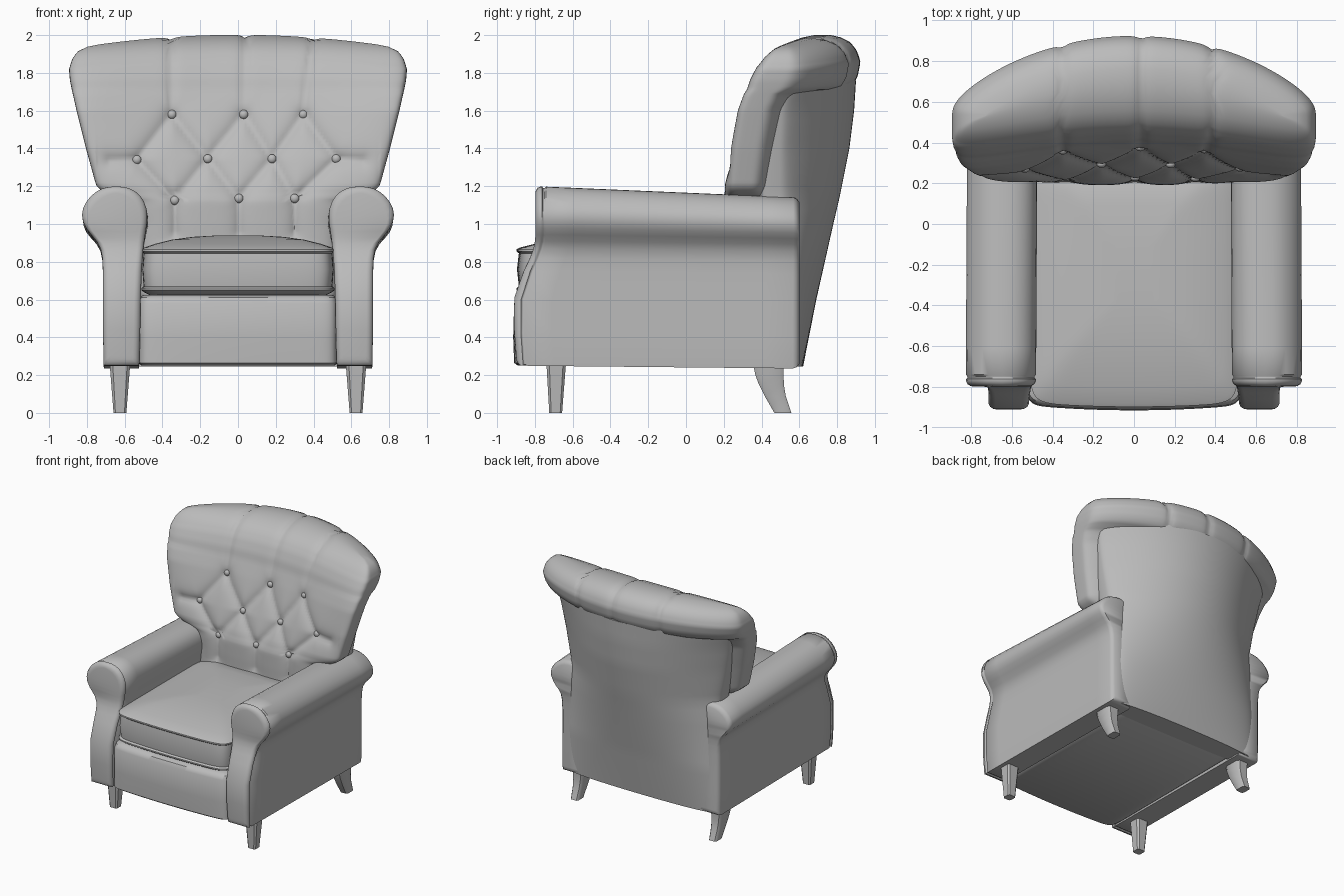
import bpy, bmesh, math
from mathutils import Vector
from mathutils.bvhtree import BVHTree

if "Cube" in bpy.data.objects:
    bpy.data.objects.remove(bpy.data.objects["Cube"])

mat = bpy.data.materials.new("grey upholstery")
mat.diffuse_color = (0.5, 0.5, 0.5, 1)
mat.use_nodes = True
mat.node_tree.nodes["Principled BSDF"].inputs["Base Color"].default_value = mat.diffuse_color


def finish(name, bm, angle=40):
    bmesh.ops.recalc_face_normals(bm, faces=bm.faces[:])
    me = bpy.data.meshes.new(name)
    bm.to_mesh(me)
    bm.free()
    ob = bpy.data.objects.new(name, me)
    bpy.context.collection.objects.link(ob)
    me.materials.append(mat)
    bpy.ops.object.select_all(action='DESELECT')
    ob.select_set(True)
    bpy.context.view_layer.objects.active = ob
    bpy.ops.object.shade_smooth_by_angle(angle=math.radians(angle))
    return ob


def skin(bm, rings):
    for a, b in zip(rings, rings[1:]):
        for i in range(len(a)):
            j = (i + 1) % len(a)
            bm.faces.new((a[i], a[j], b[j], b[i]))


def strip_cap(bm, ring, n):
    # ring = n+1 points along one side, then n-1 points coming back
    m = len(ring)
    for i in range(n):
        f = [ring[i], ring[i + 1], ring[(m - i - 1) % m], ring[(m - i) % m]]
        bm.faces.new(list(dict.fromkeys(f)))


def loft(rows, power, n=64, step=9.0, drop=0.0):
    """Stack of plan slices: (z, half width, front centre, front side, back centre, back side)."""
    full = []
    for a, b in zip(rows, rows[1:]):
        k = max(1, int((b[0] - a[0]) / step))
        full += [[p + (q - p) * i / k for p, q in zip(a, b)] for i in range(k)]
    full.append(rows[-1])
    bm = bmesh.new()
    rings = []
    for z, w, fc, fw, bc, bw in full:
        ring = []
        for i in range(2 * n):
            s = -math.cos(math.pi * i / n)
            f, b = fc + (fw - fc) * s * s, bc + (bw - bc) * s * s
            h = max(0, 1 - abs(s) ** power) ** (1 / power) * (1 if i <= n else -1)
            dz = drop * s * s * min(1, max(0, (z - 1.7) / 0.2))
            ring.append(bm.verts.new((w * s, (f + b) / 2 - (b - f) / 2 * h, z - dz)))
        rings.append(ring)
    skin(bm, rings)
    strip_cap(bm, rings[0], n)
    strip_cap(bm, rings[-1], n)
    return bm


# base under the seat
finish("base", loft([
    (.25, .51, -.89, -.87, .58, .58), (.265, .53, -.91, -.89, .6, .6),
    (.40, .53, -.915, -.89, .6, .6), (.58, .53, -.91, -.885, .6, .6),
    (.61, .525, -.895, -.87, .59, .59), (.625, .50, -.86, -.84, .56, .56)], 20))

# seat cushion with piping bulges and a crowned top
finish("seat_cushion", loft([
    (.625, .47, -.85, -.83, .25, .25), (.64, .50, -.885, -.865, .27, .27),
    (.65, .512, -.898, -.878, .28, .28), (.66, .512, -.898, -.878, .28, .28),
    (.67, .50, -.885, -.865, .27, .27), (.76, .507, -.895, -.875, .28, .28),
    (.845, .50, -.885, -.865, .27, .27), (.855, .512, -.898, -.878, .28, .28),
    (.866, .512, -.898, -.878, .28, .28), (.875, .497, -.88, -.86, .27, .27),
    (.895, .44, -.80, -.79, .25, .25), (.917, .35, -.68, -.67, .2, .2),
    (.932, .24, -.55, -.54, .1, .1), (.94, .10, -.40, -.39, -.1, -.1)], 12))

# curved outer back shell
finish("back_shell", loft([
    (.245, .68, .45, .45, .62, .60), (.6, .665, .45, .45, .69, .62),
    (1.0, .665, .42, .40, .78, .60), (1.15, .68, .40, .35, .815, .57),
    (1.4, .73, .40, .37, .865, .56), (1.6, .77, .45, .38, .89, .57),
    (1.76, .81, .5, .40, .90, .59)], 4.5, step=.05), 60)

# tufted inner back, wings and top roll
N = 128
bm = loft([
    (.60, .52, .20, .20, .45, .45), (1.0, .52, .19, .19, .5, .45),
    (1.13, .56, .19, .19, .5, .45), (1.155, .70, .20, .20, .5, .42),
    (1.2, .75, .21, .185, .55, .42), (1.4, .805, .28, .20, .6, .45),
    (1.6, .855, .35, .23, .65, .49), (1.69, .875, .385, .26, .7, .54),
    (1.715, .88, .395, .27, .87, .60), (1.78, .89, .41, .285, .91, .63),
    (1.86, .895, .445, .32, .925, .645), (1.92, .88, .49, .365, .905, .63),
    (1.965, .85, .55, .42, .87, .60), (1.99, .80, .62, .48, .82, .57),
    (2.003, .72, .68, .53, .77, .54)], 5, n=N, step=.018, drop=.05)
bmesh.ops.smooth_vert(bm, verts=bm.verts[:], factor=.5, use_axis_x=True,
                      use_axis_y=True, use_axis_z=True)
top = [(-.35, 1.58), (.03, 1.58), (.345, 1.58)]
mid = [(-.535, 1.34), (-.16, 1.345), (.18, 1.345), (.52, 1.345)]
low = [(-.335, 1.125), (.005, 1.135), (.30, 1.135)]
folds = [(r[i], mid[i + j]) for r in (top, low) for i in range(3) for j in (0, 1)]
folds += [(p, (p[0], .95)) for p in low]
folds += [(mid[0], (-.68, 1.335)), (mid[3], (.66, 1.335))]
seams = [(top[0], (-.355, 2.1)), (top[1], (.04, 2.1)), (top[2], (.41, 2.1))]


def seg_dist(x, z, seg):
    a, b = Vector(seg[0]), Vector(seg[1])
    p, d = Vector((x, z)), b - a
    t = min(1, max(0, (p - a).dot(d) / d.length_squared))
    return (p - a - d * t).length


bm.verts.ensure_lookup_table()
for v in bm.verts:
    x, y, z = v.co
    front = v.index % (2 * N) <= N
    if abs(x) > .75 or z < .9:
        continue
    seam = .02 * math.exp(-min(seg_dist(x, z, s) for s in seams) / .018)
    if z > 1.72:
        d = Vector((0, .64 - y, 1.75 - z))
        if d.length > .05:
            v.co += d.normalized() * seam
    elif front:
        fold = .032 * math.exp(-min(seg_dist(x, z, s) for s in folds) / .04)
        pit = .02 * math.exp(-min(math.hypot(x - p[0], z - p[1])
                                  for p in top + mid + low) / .03)
        v.co.y += max(seam, fold) + pit
bm.normal_update()
tree = BVHTree.FromBMesh(bm)
finish("tufted_back", bm, 65)

# buttons sitting on the tufted surface
bm = bmesh.new()
for x, z in top + mid + low:
    hit = tree.ray_cast(Vector((x, -1, z)), Vector((0, 1, 0)))[0]
    y = hit.y if hit else .3
    new = bmesh.ops.create_uvsphere(bm, u_segments=16, v_segments=10, radius=.024)["verts"]
    for v in new:
        v.co = (v.co.x + x, v.co.y * .8 + y - .006, v.co.z + z)
finish("buttons", bm)

# rolled arms: rows of (z, inner x, outer x), swept from front to back
ARM = [(.25, .525, .71), (.27, .522, .712), (.42, .518, .714), (.6, .515, .715),
       (.75, .51, .715), (.82, .505, .718), (.87, .50, .728), (.91, .496, .75),
       (.945, .491, .779), (.98, .486, .805), (1.015, .481, .821), (1.05, .481, .826),
       (1.085, .486, .82), (1.12, .498, .802), (1.15, .517, .778), (1.175, .545, .747),
       (1.19, .575, .717), (1.198, .605, .685), (1.2, .645, .645)]


def arm_front(z):
    t = min(1, max(0, (z - .58) / .37))
    return -.91 + .112 * t * t * (3 - 2 * t) + .012 * max(0, (.4 - z) / .15)


def arm(name, side):
    bm = bmesh.new()
    rings = []
    n = len(ARM) - 1
    # (distance along the arm, how far the section is drawn in)
    stations = [(0, .035), (.003, .022), (.012, .008), (.026, .001), (.036, .0),
                (.042, .007), (.05, .007), (.058, 0)]
    stations += [(.058 + .13 * i, 0) for i in range(1, 11)] + [(1.375, .006), (1.39, .025)]
    for dist, draw in stations:
        t = dist / 1.39
        ring = []
        for i in range(2 * n):
            z, xi, xo = ARM[i if i <= n else 2 * n - i]
            hw = (xo - xi) / 2
            h = max(hw - draw, .3 * hw) * (-1 if i <= n else 1)
            y0 = arm_front(z)
            y = y0 + dist if dist < .06 else y0 + .058 + (.6 - y0 - .058) * (dist - .058) / 1.332
            zz = .72 + (z - .72) * (1 - draw / .48)
            zz -= .015 * t + .045 * t * max(0, (z - .9) / .3)
            x = (xi + xo) / 2 + h - .015 * t * max(0, (z - .9) / .3)
            # close the bottom corner of the ring to a full edge
            ring.append(bm.verts.new((side * x, y, zz)))
        # outer bottom corner
        z, xi, xo = ARM[0]
        c = ring[0].co.copy()
        c.x = side * (xo - draw)
        ring.append(bm.verts.new(c))
        rings.append(ring)
    skin(bm, rings)
    for ring in (rings[0], rings[-1]):
        m = len(ring)
        for i in range(n):
            f = [ring[i], ring[i + 1], ring[m - 2 - i], ring[m - 1 - i]]
            bm.faces.new(list(dict.fromkeys(f)))
    finish(name, bm, 50)


# legs: rows of (z, centre y, half depth, half width)
def leg(name, side, rows):
    bm = bmesh.new()
    rings = []
    for z, y, hy, hx in rows:
        rings.append([bm.verts.new((side * (.625 + a * hx), y + b * hy, z)) for a, b in (
            (-1, -.7), (-.7, -1), (.7, -1), (1, -.7), (1, .7), (.7, 1), (-.7, 1), (-1, .7))])
    skin(bm, rings)
    bm.faces.new(rings[0])
    bm.faces.new(rings[-1])
    finish(name, bm)


for side, word in ((-1, "left"), (1, "right")):
    arm(word + "_arm", side)
    leg(word + "_front_leg", side, [(0, -.69, .034, .034), (.28, -.687, .053, .056)])
    leg(word + "_rear_leg", side, [
        (0, .513, .045, .034), (.04, .495, .05, .036), (.09, .472, .056, .04),
        (.15, .452, .066, .045), (.2, .442, .075, .05), (.27, .436, .082, .054)])
